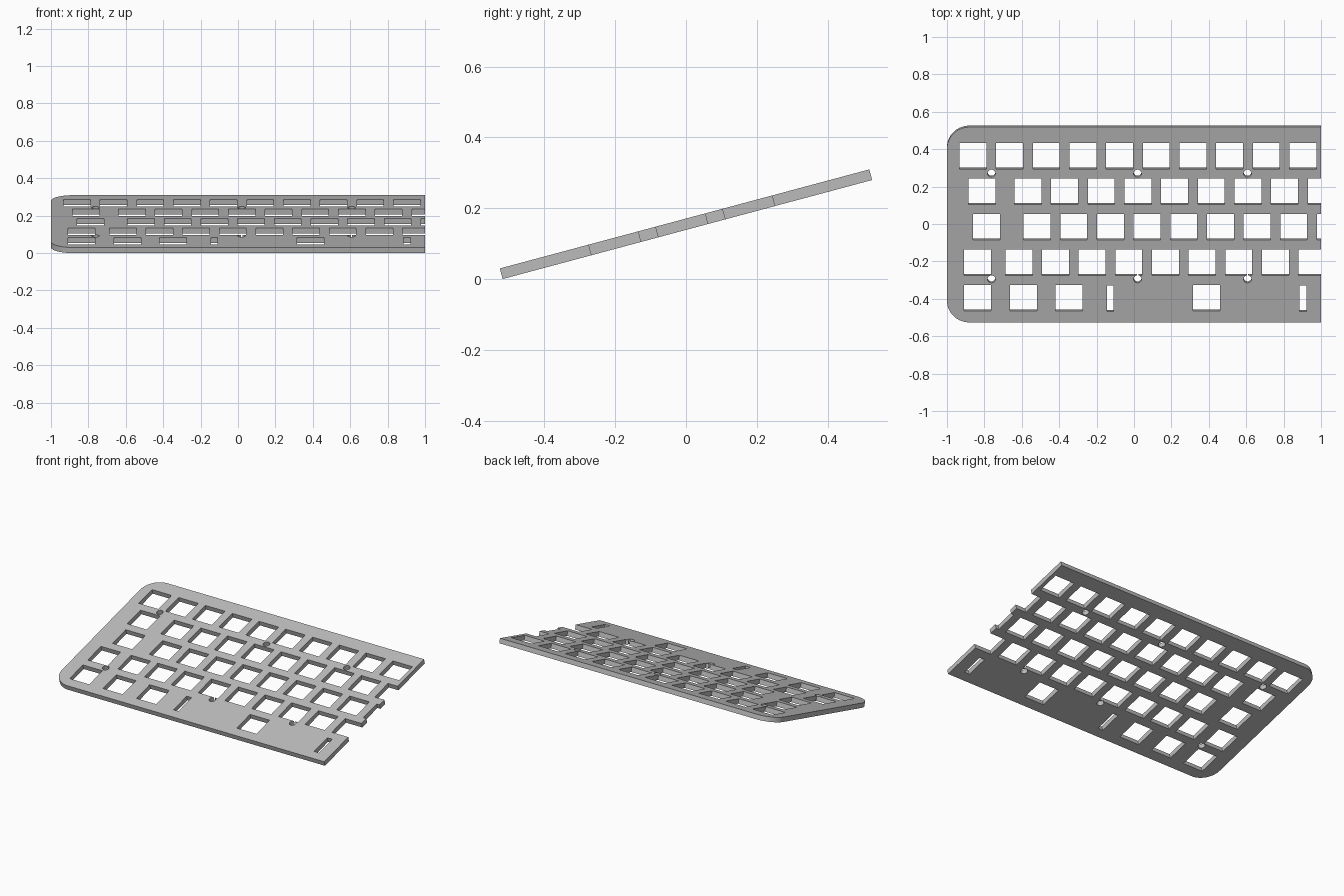
import bpy, bmesh
from math import sin, cos, pi, radians
from mathutils import Vector
from mathutils.geometry import delaunay_2d_cdt

cube = bpy.data.objects.get("Cube")
if cube:
    bpy.data.objects.remove(cube, do_unlink=True)

U = 0.196            # key pitch
HOLE = 0.144         # switch cutout side
LENGTH = 1.081       # plate depth along its slope
THICK = 0.031
RADIUS = 0.12        # left corner rounding
TILT = radians(15)
MID_ROW = -0.0125    # centre of the middle key row


def arc(cx, cy, r, start, end, n):
    return [Vector((cx + r * cos(start + (end - start) * i / n),
                    cy + r * sin(start + (end - start) * i / n))) for i in range(n + 1)]


def rect(x, y, w, h):
    """Counter-clockwise rectangle, cut off at the plate's straight end."""
    left, right = x - w / 2, min(x + w / 2, 1)
    low, high = y - h / 2, y + h / 2
    return [Vector(p) for p in ((left, low), (right, low), (right, high), (left, high))]


def inside(point, loop):
    """Is the point within a convex counter-clockwise loop?"""
    return all((b - a).cross(point - a) > 0 for a, b in zip(loop, loop[1:] + loop[:1]))


# Plate outline: rounded on the -x end, cut straight on the +x end
half = LENGTH / 2
outline = [Vector((1, -half)), Vector((1, half))]
outline += arc(RADIUS - 1, half - RADIUS, RADIUS, pi / 2, pi, 16)
outline += arc(RADIUS - 1, RADIUS - half, RADIUS, pi, 1.5 * pi, 16)

# Switch cutouts: row, first key centre, gap to next key, number of keys after it
first = -0.861
rows = [
    (2, first, U, 9),
    (1, first + U * 0.25, U * 1.25, 9),
    (0, first + U * 0.375, U * 1.375, 9),
    (-1, first + U * 0.125, U * 1.125, 9),
    (-2, first + U * 0.125, U * 1.25, 1),
]
openings = []
for row, x0, gap, count in rows:
    for x in [x0] + [x0 + gap + i * U for i in range(count)]:
        openings.append(rect(x, MID_ROW + row * U, HOLE, HOLE))

# Rest of the bottom row: third key, long key, and its two stabiliser slots
y = MID_ROW - 2 * U
for x in (first + U * 2.625, 0.388):
    openings.append(rect(x, y, HOLE, HOLE))
for side in (-1, 1):
    openings.append(rect(0.388 + side * 0.515, y - 0.004, 0.036, HOLE))

# Screw holes between the outer row pairs
for x in (-0.762, 0.019, 0.607):
    for y in (0.284, -0.301):
        openings.append(arc(x, y, 0.021, 0, 2 * pi, 24)[:-1])

# Triangulate the sheet along every loop, then drop what lies in an opening
points, edges = [], []
for loop in [outline] + openings:
    start, n = len(points), len(loop)
    points += loop
    edges += [(start + i, start + (i + 1) % n) for i in range(n)]
sheet = delaunay_2d_cdt(points, edges, [], 0, 0.00001)
flat, triangles = sheet[0], sheet[2]
kept = []
for tri in triangles:
    centre = sum((flat[i] for i in tri), Vector((0, 0))) / 3
    if not any(inside(centre, loop) for loop in openings):
        kept.append(tri)

# Give the sheet thickness: top, underside, and walls along every open edge
bm = bmesh.new()
low = [bm.verts.new((p.x, p.y, -THICK / 2)) for p in flat]
high = [bm.verts.new((p.x, p.y, THICK / 2)) for p in flat]
sides = set()
for tri in kept:
    bm.faces.new([high[i] for i in tri])
    bm.faces.new([low[i] for i in reversed(tri)])
    sides.update((tri[i - 1], tri[i]) for i in range(len(tri)))
for a, b in sorted(sides):
    if (b, a) not in sides:
        bm.faces.new((low[a], low[b], high[b], high[a]))
bmesh.ops.recalc_face_normals(bm, faces=bm.faces[:])
mesh = bpy.data.meshes.new("switch_plate")
bm.to_mesh(mesh)
bm.free()
mesh.shade_smooth()
mesh.set_sharp_from_angle(angle=radians(30))

# Raise the back edge to the typing angle, resting on the front edge
plate = bpy.data.objects.new("switch_plate", mesh)
bpy.context.scene.collection.objects.link(plate)
plate.rotation_euler.x = TILT
plate.location.z = (LENGTH * sin(TILT) + THICK * cos(TILT)) / 2

# Single plain grey
grey = bpy.data.materials.new("plain_grey")
grey.use_nodes = True
colour = (0.5, 0.5, 0.5, 1)
grey.diffuse_color = colour
grey.node_tree.nodes["Principled BSDF"].inputs["Base Color"].default_value = colour
mesh.materials.append(grey)
